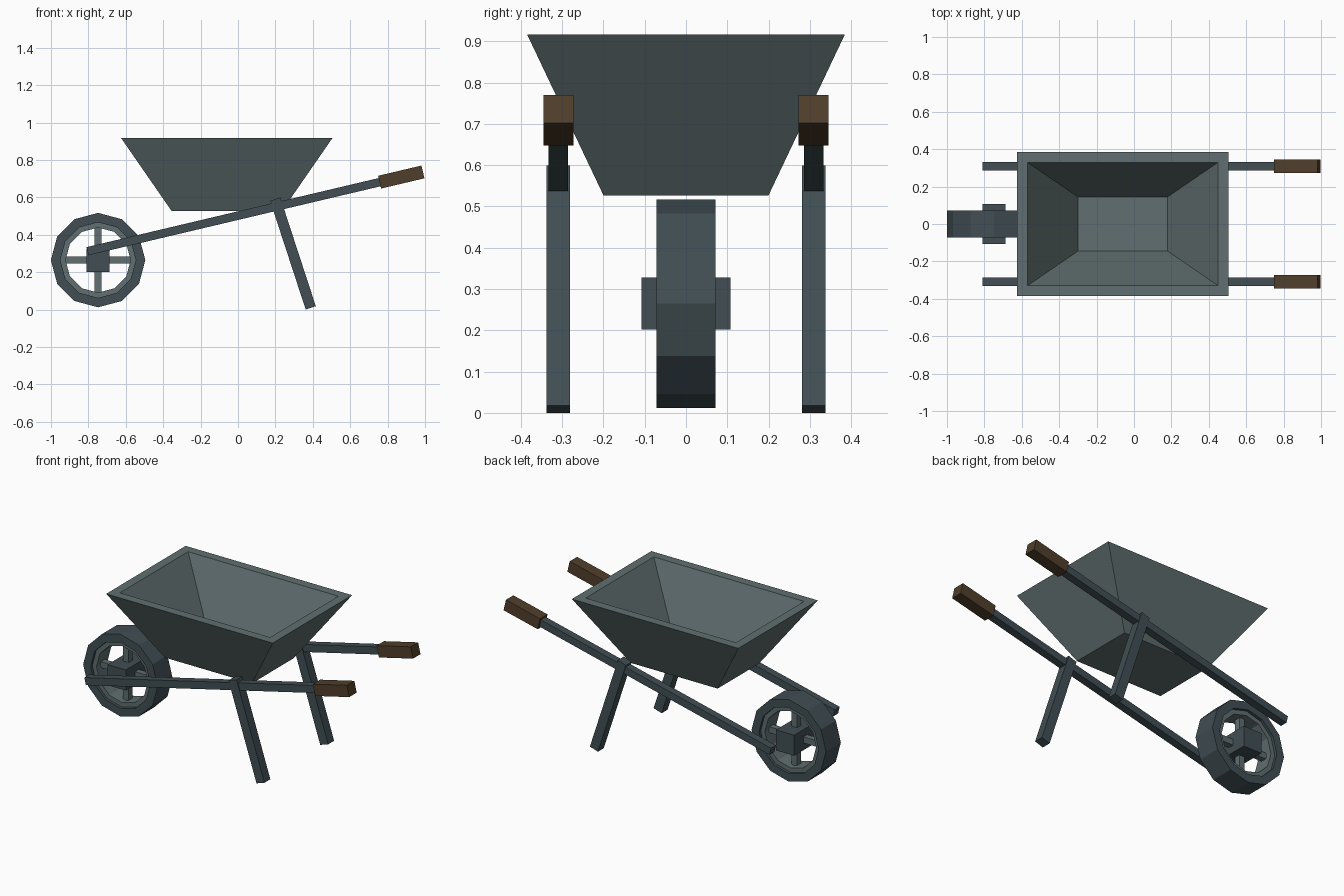
import bpy, bmesh, math
from mathutils import Vector, Matrix

if "Cube" in bpy.data.objects:
    bpy.data.objects.remove(bpy.data.objects["Cube"])

def material(name, rgb):
    m = bpy.data.materials.new(name)
    m.diffuse_color = (*rgb, 1)
    m.use_nodes = True
    m.node_tree.nodes["Principled BSDF"].inputs["Base Color"].default_value = m.diffuse_color
    return m

LIGHT = material("light grey metal", (0.117, 0.156, 0.160))
DARK = material("dark grey metal", (0.053, 0.076, 0.087))
WOOD = material("dark brown wood", (0.080, 0.049, 0.024))

def finish(name, bm, mat):
    bmesh.ops.recalc_face_normals(bm, faces=bm.faces)
    me = bpy.data.meshes.new(name)
    bm.to_mesh(me)
    bm.free()
    me.materials.append(mat)
    ob = bpy.data.objects.new(name, me)
    bpy.context.collection.objects.link(ob)
    return ob

def box(name, centre, size, mat, pitch=0.0):
    """Box whose local x axis is tilted up by pitch in the xz plane."""
    bm = bmesh.new()
    bmesh.ops.create_cube(bm, size=1)
    bm.transform(Matrix.Translation(centre) @ Matrix.Rotation(-pitch, 4, 'Y')
                 @ Matrix.Diagonal((*size, 1)))
    return finish(name, bm, mat)

def beam(name, a, b, y, width, thick, mat):
    """Square bar between two (x, z) points at a given y."""
    dx, dz = b[0] - a[0], b[1] - a[1]
    centre = Vector(((a[0] + b[0]) / 2, y, (a[1] + b[1]) / 2))
    return box(name, centre, (math.hypot(dx, dz), width, thick), mat, math.atan2(dz, dx))

def bridge(bm, loops, closed=False):
    """Join consecutive vertex loops with quads."""
    n = len(loops[0])
    pairs = list(zip(loops, loops[1:])) + ([(loops[-1], loops[0])] if closed else [])
    for p, q in pairs:
        for i in range(n):
            j = (i + 1) % n
            bm.faces.new((p[i], p[j], q[j], q[i]))

def ring(name, centre, r_out, r_in, half, mat, sides=12):
    """Flat-sided ring around the y axis."""
    bm = bmesh.new()
    loops = []
    for r, y in ((r_out, -half), (r_out, half), (r_in, half), (r_in, -half)):
        loops.append([bm.verts.new((centre[0] + r * math.cos(math.tau * i / sides), y,
                                    centre[2] + r * math.sin(math.tau * i / sides)))
                      for i in range(sides)])
    bridge(bm, loops, closed=True)
    return finish(name, bm, mat)

# Tray: outer shell, rim and sunken inside
bm = bmesh.new()
loops = []
for x0, x1, y, z in ((-0.355, 0.235, 0.20, 0.527), (-0.625, 0.505, 0.385, 0.917),
                     (-0.57, 0.45, 0.33, 0.917), (-0.30, 0.18, 0.145, 0.537)):
    loops.append([bm.verts.new(p) for p in ((x0, -y, z), (x1, -y, z), (x1, y, z), (x0, y, z))])
bridge(bm, loops)
bm.faces.new(loops[0])
bm.faces.new(loops[-1])
finish("tray", bm, LIGHT)

# Wheel: tyre, rim, spokes and hub
hub = Vector((-0.748, 0, 0.2645))
ring("tyre", hub, 0.2525, 0.202, 0.072, DARK)
ring("wheel_rim", hub, 0.204, 0.174, 0.055, LIGHT)
box("vertical_spoke", hub, (0.037, 0.037, 0.36), LIGHT)
box("horizontal_spoke", hub, (0.36, 0.037, 0.037), LIGHT)
box("hub", hub, (0.124, 0.216, 0.126), DARK)

# Handles, grips and legs on both sides
pitch = math.radians(13.3)
axis = Vector((math.cos(pitch), math.sin(pitch)))
grip = Vector((0.873, 0.7085))
for side, s in (("front", -1), ("back", 1)):
    y = 0.309 * s
    beam(side + "_handle", grip - axis * 1.724, grip, y, 0.047, 0.045, DARK)
    beam(side + "_grip", grip - axis * 0.119, grip + axis * 0.119, y, 0.072, 0.070, WOOD)
    beam(side + "_leg", (0.199, 0.590), (0.389, 0.009), y, 0.057, 0.057, DARK)
